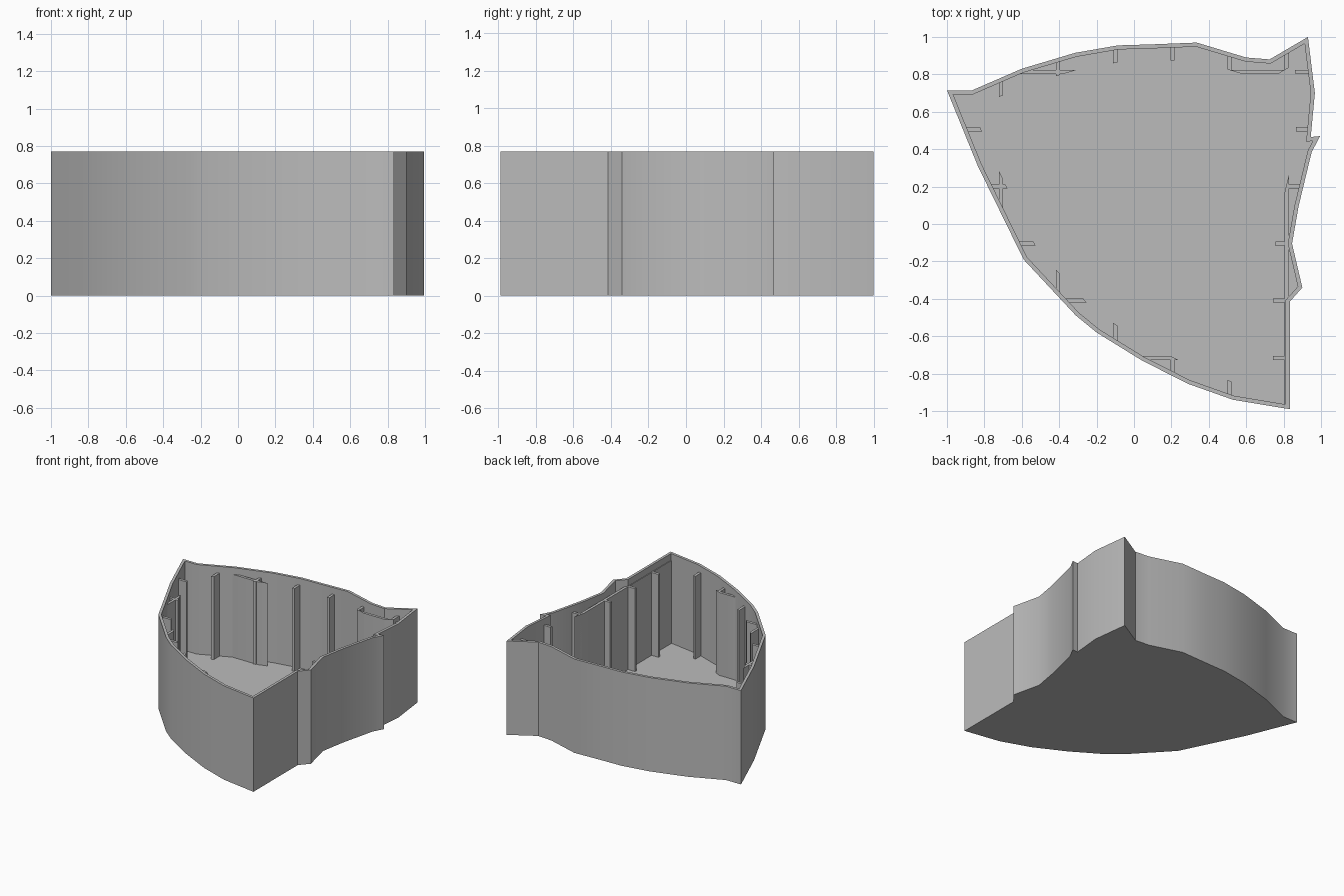
import bpy, bmesh
from math import radians
from mathutils import Vector

if "Cube" in bpy.data.objects:
    bpy.data.objects.remove(bpy.data.objects["Cube"])

HEIGHT, FLOOR, RIB_TOP = 0.77, 0.035, 0.715
WALL, RIB_DEPTH, RIB_WIDTH, PITCH = 0.022, 0.09, 0.022, 0.3055

# Outline of the tray, clockwise from the back right corner
BACK = [(-1, .715), (-.865, .715), (-.6, .83), (-.315, .915), (-.085, .955),
        (.085, .96), (.335, .97), (.6, .89), (.725, .88), (.93, 1)]
SIDE_TOP = [(.967, .7)]
SPIKE = [(.945, .465), (.995, .47), (.95, .385)]
SIDE_LOW = [(.88, .095), (.845, -.105), (.9, -.34), (.833, -.415), (.833, -.99)]
FRONT = [(.53, -.94), (.29, -.855), (.043, -.73), (-.2, -.58),
         (-.31, -.49), (-.59, -.19), (-.835, .31)]
outline = BACK + SIDE_TOP + SPIKE + SIDE_LOW + FRONT
plain_outline = BACK + SIDE_TOP + SPIKE[2:] + SIDE_LOW + FRONT

grey = bpy.data.materials.new("grey plastic")
grey.use_nodes = True
colour = (0.5, 0.5, 0.5, 1)
grey.diffuse_color = colour
grey.node_tree.nodes["Principled BSDF"].inputs["Base Color"].default_value = colour


def inset(points, d):
    """Move every edge of a clockwise loop inward by d, with mitred corners."""
    pts = [Vector(p) for p in points]
    out = []
    for i, p in enumerate(pts):
        a = (p - pts[i - 1]).normalized()
        b = (pts[(i + 1) % len(pts)] - p).normalized()
        na, nb = Vector((a.y, -a.x)), Vector((b.y, -b.x))
        out.append(p + (na + nb) * d / (1 + na.dot(nb)))
    return out


def ring(bm, points, z):
    return [bm.verts.new((p[0], p[1], z)) for p in points]


def bridge(bm, r1, r2):
    for i in range(len(r1)):
        bm.faces.new((r1[i - 1], r1[i], r2[i], r2[i - 1]))


def finish(bm, name):
    bmesh.ops.recalc_face_normals(bm, faces=bm.faces)
    mesh = bpy.data.meshes.new(name)
    bm.to_mesh(mesh)
    bm.free()
    mesh.materials.append(grey)
    obj = bpy.data.objects.new(name, mesh)
    bpy.context.collection.objects.link(obj)
    bpy.ops.object.select_all(action='DESELECT')
    obj.select_set(True)
    bpy.context.view_layer.objects.active = obj
    bpy.ops.object.shade_smooth_by_angle(angle=radians(30))


# Open tray: base, outer wall, rim, inner wall and floor
bm = bmesh.new()
inner = inset(outline, WALL)
rings = [ring(bm, outline, 0), ring(bm, outline, HEIGHT),
         ring(bm, inner, HEIGHT), ring(bm, inner, FLOOR)]
for lower, upper in zip(rings, rings[1:]):
    bridge(bm, lower, upper)
bm.faces.new(rings[0])
bm.faces.new(rings[-1])
finish(bm, "tray_shell")


def rib_strip(axis, centre, name):
    """Slice a flat band along the wall to one strip, then raise it."""
    bm = bmesh.new()
    bridge(bm, ring(bm, inset(plain_outline, WALL / 2), FLOOR / 2),
           ring(bm, inset(plain_outline, RIB_DEPTH), FLOOR / 2))
    for side in (-1, 1):
        co, no = Vector((0, 0, 0)), Vector((0, 0, 0))
        co[axis] = centre + side * RIB_WIDTH / 2
        no[axis] = side
        bmesh.ops.bisect_plane(bm, geom=bm.verts[:] + bm.edges[:] + bm.faces[:],
                               plane_co=co, plane_no=no, clear_outer=True)
    raised = bmesh.ops.extrude_face_region(bm, geom=bm.faces[:], use_keep_orig=True)
    verts = [v for v in raised["geom"] if isinstance(v, bmesh.types.BMVert)]
    bmesh.ops.translate(bm, verts=verts, vec=(0, 0, RIB_TOP - FLOOR / 2))
    finish(bm, name)


# Wall ribs on a regular grid in both directions
for k in range(6):
    rib_strip(0, -0.711 + PITCH * k, f"lengthwise_rib_{k + 1}")
    rib_strip(1, 0.812 - PITCH * k, f"crosswise_rib_{k + 1}")
